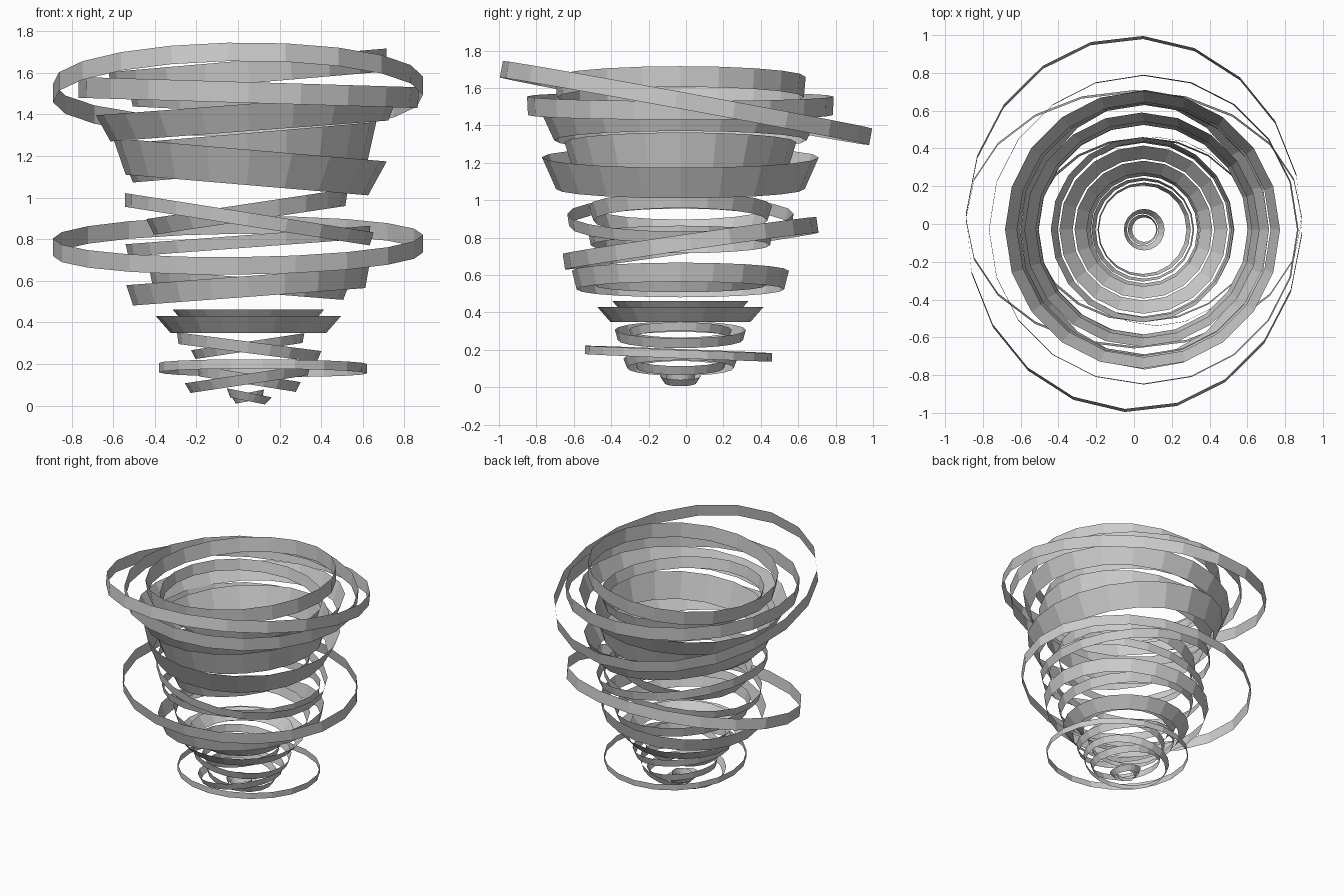
import bpy, bmesh, math
from mathutils import Matrix, Vector

SIDES = 20


def band(name, z, h, rx, ry, flare=0.0, sx=0.0, sy=0.0, cx=0.05, cy=-0.03, turn=0.0):
    """Open tilted hoop: rx/ry top radii, flare = how much narrower the bottom is,
    sx/sy = rise per unit along x and y."""
    rot = Matrix.Rotation(-math.atan(sx), 4, 'Y') @ Matrix.Rotation(math.atan(sy), 4, 'X')
    bm = bmesh.new()
    top, bot = [], []
    for i in range(SIDES):
        a = 2 * math.pi * i / SIDES + turn
        c, s = math.cos(a), math.sin(a)
        top.append(bm.verts.new(rot @ Vector((rx * c, ry * s, h / 2))))
        bot.append(bm.verts.new(rot @ Vector(((rx - flare) * c, (ry - flare) * s, -h / 2))))
    for i in range(SIDES):
        j = (i + 1) % SIDES
        bm.faces.new((bot[i], bot[j], top[j], top[i]))
    me = bpy.data.meshes.new(name)
    bm.to_mesh(me)
    bm.free()
    ob = bpy.data.objects.new(name, me)
    ob.location = (cx, cy, z)
    bpy.context.collection.objects.link(ob)


# Wide loose hoops around the funnel
band("loose_hoop_top", 1.52, 0.09, 0.89, 1.005, 0, 0.01, -0.183, 0, 0, math.radians(-3))
band("loose_hoop_middle", 0.77, 0.085, 0.89, 0.685, 0, 0.01, 0.145, 0, 0.025)
band("loose_hoop_bottom", 0.18, 0.045, 0.5, 0.5, 0, -0.005, -0.04, 0.12, -0.04)

# Funnel bands, top to bottom: z, height, rx, ry, flare, slope
funnel = [
    (1.605, 0.11, 0.67, 0.67, 0.01, 0.085),
    (1.505, 0.10, 0.82, 0.82, 0.005, -0.03),
    (1.45, 0.08, 0.575, 0.575, 0.02, -0.05),
    (1.385, 0.13, 0.73, 0.735, 0.06, 0.075),
    (1.215, 0.19, 0.625, 0.62, 0.06, 0.085),
    (1.145, 0.17, 0.66, 0.74, 0.075, -0.085),
    (0.895, 0.065, 0.605, 0.605, 0.01, -0.158),
    (0.93, 0.08, 0.49, 0.49, 0.025, 0.15),
    (0.79, 0.06, 0.59, 0.49, 0.01, 0.075),
    (0.58, 0.07, 0.48, 0.48, 0.02, -0.08),
    (0.573, 0.10, 0.585, 0.58, 0.025, 0.075),
    (0.425, 0.075, 0.365, 0.365, 0.065, 0.0),
    (0.39, 0.08, 0.445, 0.445, 0.07, 0.0),
    (0.28, 0.055, 0.35, 0.35, 0.015, -0.13),
    (0.285, 0.045, 0.275, 0.275, 0.015, 0.15),
    (0.128, 0.05, 0.305, 0.305, 0.02, 0.15),
    (0.128, 0.05, 0.25, 0.25, 0.015, -0.16),
    (0.042, 0.04, 0.11, 0.11, 0.025, -0.2),
    (0.042, 0.04, 0.08, 0.08, 0.015, 0.2),
]
for n, (z, h, rx, ry, flare, sx) in enumerate(funnel):
    band(f"funnel_band_{n + 1}", z, h, rx, ry, flare, sx)
